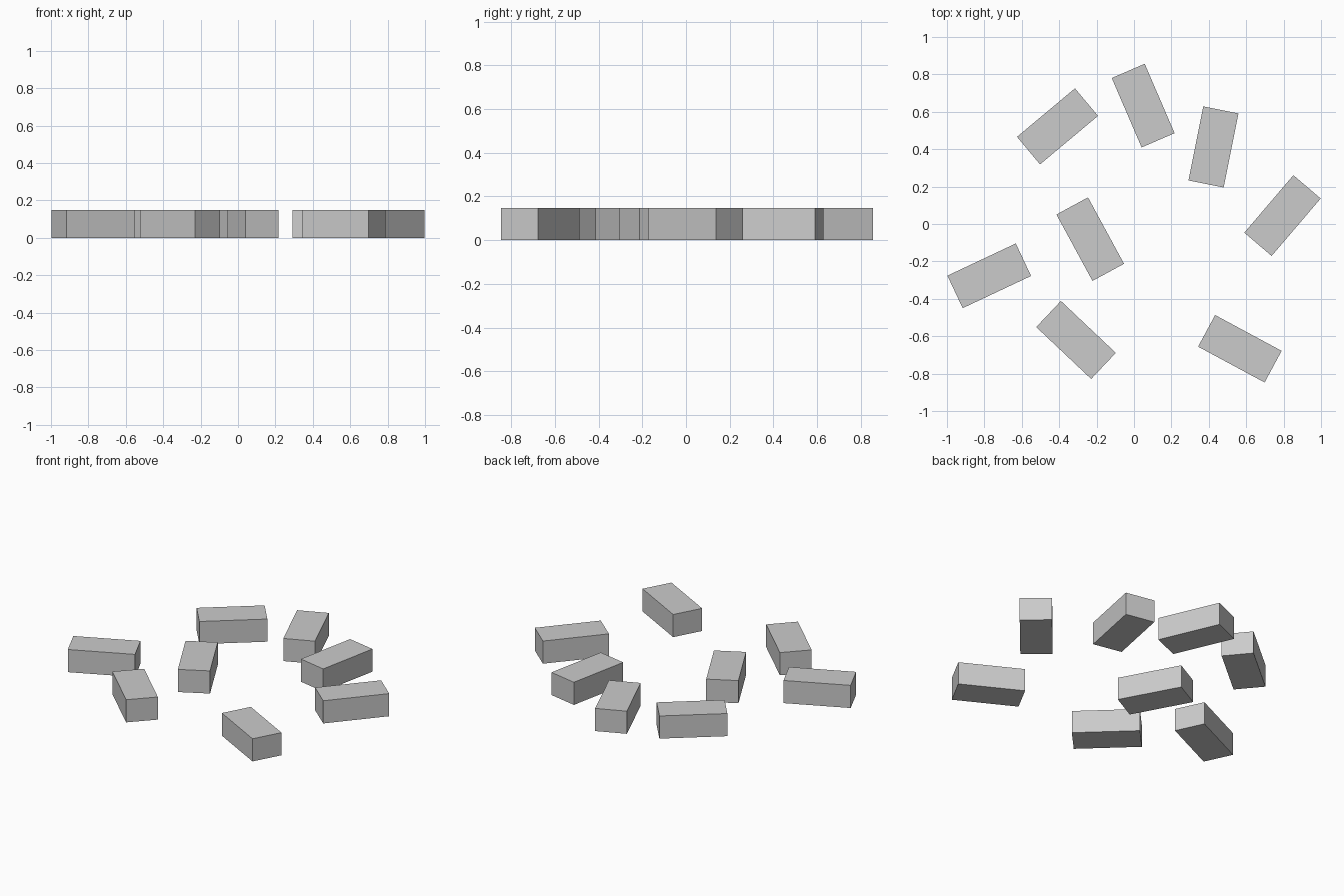
import bpy
from math import radians

if "Cube" in bpy.data.objects:
    bpy.data.objects.remove(bpy.data.objects["Cube"])

LENGTH, WIDTH, HEIGHT = 0.404, 0.192, 0.148

# Scattered bricks: centre x, centre y, turn in degrees
BRICKS = [
    (-0.409, 0.522, 39.9),
    (0.049, 0.633, -66.7),
    (0.425, 0.412, 78.7),
    (0.794, 0.045, 49.5),
    (-0.234, -0.081, -61.5),
    (-0.774, -0.277, 25.2),
    (-0.31, -0.62, -43.4),
    (0.566, -0.667, -28.3),
]


def add_brick(name, x, y, angle):
    bpy.ops.mesh.primitive_cube_add(size=1, location=(x, y, HEIGHT / 2),
                                    rotation=(0, 0, radians(angle)))
    brick = bpy.context.object
    brick.name = name
    brick.scale = (LENGTH, WIDTH, HEIGHT)


for i, (x, y, angle) in enumerate(BRICKS, 1):
    add_brick(f"brick_{i}", x, y, angle)
